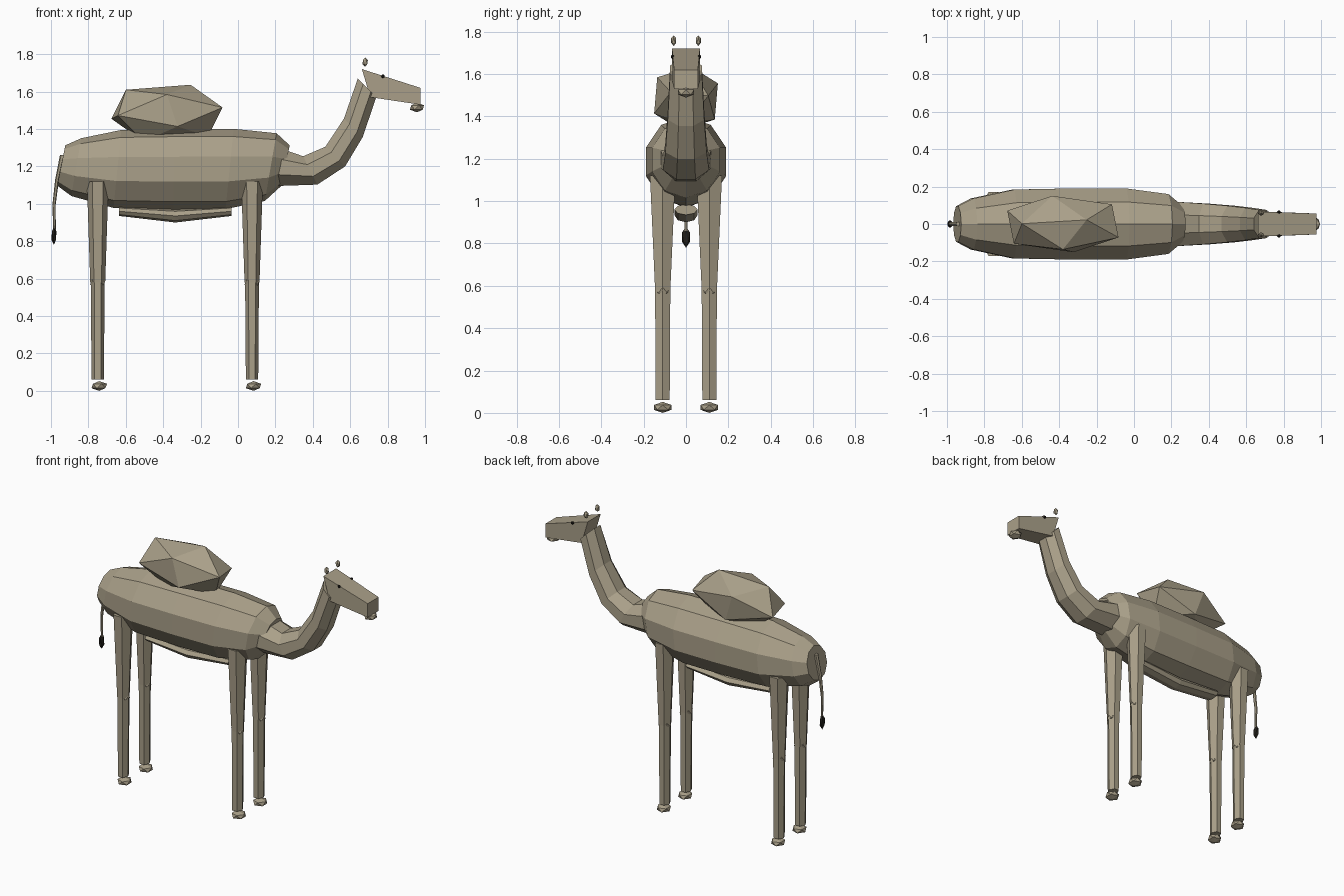
import bpy, bmesh, math
from mathutils import Vector, Matrix
from mathutils.geometry import interpolate_bezier

cube = bpy.data.objects.get("Cube")
if cube:
    bpy.data.objects.remove(cube, do_unlink=True)

ALONG = Vector((1, 0, 0))
SIDE = Vector((0, 1, 0))
UP = Vector((0, 0, 1))


def make_material(name, red, green, blue):
    material = bpy.data.materials.new(name)
    material.use_nodes = True
    color = (red, green, blue, 1)
    material.diffuse_color = color
    material.node_tree.nodes["Principled BSDF"].inputs["Base Color"].default_value = color
    return material


HIDE = make_material("sandy_hide", 0.4, 0.35, 0.25)
DARK = make_material("dark_hair", 0.015, 0.013, 0.01)


def finish(name, bm, material):
    bmesh.ops.recalc_face_normals(bm, faces=bm.faces)
    mesh = bpy.data.meshes.new(name)
    bm.to_mesh(mesh)
    bm.free()
    mesh.materials.append(material)
    part = bpy.data.objects.new(name, mesh)
    bpy.context.collection.objects.link(part)


def tube(name, rings, sides, phase=0):
    """Skin rings given as centre, up direction, half height and half width."""
    angles = [math.tau * (k + phase) / sides for k in range(sides)]
    tallest = max(math.cos(a) for a in angles)
    widest = max(math.sin(a) for a in angles)
    bm = bmesh.new()
    loops = []
    for centre, up, height, width in rings:
        loops.append([bm.verts.new(centre + up * (height * math.cos(a) / tallest)
                                   + SIDE * (width * math.sin(a) / widest))
                      for a in angles])
    for lower, upper in zip(loops, loops[1:]):
        for k in range(sides):
            bm.faces.new((lower[k - 1], lower[k], upper[k], upper[k - 1]))
    bm.faces.new(loops[0])
    bm.faces.new(loops[-1])
    finish(name, bm, HIDE)


def lump(name, centre, size, spin=0, tilt=0, material=HIDE):
    """Faceted ball, turned and then scaled."""
    bm = bmesh.new()
    bmesh.ops.create_icosphere(bm, subdivisions=1, radius=1)
    turn = (Matrix.Rotation(math.radians(tilt), 4, "X")
            @ Matrix.Rotation(math.radians(spin), 4, "Z"))
    bm.transform(Matrix.Translation(centre) @ Matrix.Diagonal((*size, 1)) @ turn)
    finish(name, bm, material)


# Barrel trunk: fuller at the chest, tapering sooner at the rump
rings = []
for step in range(-3, 4):
    u = math.sin(step * math.pi / 6)
    fullness = 1 - abs(u) ** (8 if u > 0 else 4) / 2
    centre = Vector((0.6 * u - 0.345, 0, 1.185 + 0.02 * u ** 4))
    lean = UP + ALONG * 0.2 * abs(u)
    rings.append((centre, lean, 0.215 * fullness, 0.19 * fullness))
tube("body", rings, 10)

# Underside keel
rings = []
for u in (-1, 0, 1):
    centre = Vector((0.3 * u - 0.335, 0, 0.935 + 0.025 * abs(u)))
    rings.append((centre, UP, 0.035 - 0.01 * abs(u), 0.055))
tube("belly", rings, 8)

# Faceted hump
lump("hump", (-0.38, 0, 1.485), (0.335, 0.17, 0.165), spin=65, tilt=53)

# Neck swept along a curve, its rings leaning back as it rises
path = interpolate_bezier(Vector((0.2, 0, 1.2)), Vector((0.49, 0, 1.1)),
                          Vector((0.6, 0, 1.3)), Vector((0.69, 0, 1.62)), 5)
rings = []
for step, centre in enumerate(path):
    t = step / 4
    lean = (UP - ALONG * min(1, 2 * t)).normalized()
    rings.append((centre, lean, 0.07 + 0.035 * (1 - t) ** 3, 0.12 - 0.045 * t))
tube("neck", rings, 8, phase=0.5)

# Wedge head and lower lip
tube("head", [(Vector((0.685, 0, 1.645)), UP - ALONG * 0.3, 0.075, 0.066),
              (Vector((0.975, 0, 1.575)), UP, 0.045, 0.056)], 4, phase=0.5)
lump("lower_lip", (0.957, 0, 1.515), (0.042, 0.045, 0.026))

# Tail and tuft
rings = []
for step in range(4):
    t = step / 3
    centre = Vector((-0.94 - 0.045 * math.sin(2 * t), 0, 1.26 - 0.4 * t))
    rings.append((centre, ALONG, 0.012 - 0.005 * t, 0.012 - 0.005 * t))
tube("tail", rings, 6)
lump("tail_tuft", (-0.984, 0, 0.83), (0.015, 0.022, 0.05), material=DARK)

# Ears, eyes and legs on both sides
for side, sign in (("left", 1), ("right", -1)):
    lump(side + "_ear", (0.68, sign * 0.058, 1.758), (0.016, 0.014, 0.025))
    lump(side + "_eye", (0.775, sign * 0.064, 1.682), (0.011, 0.009, 0.011), material=DARK)
    for end, x in (("front", 0.075), ("rear", -0.75)):
        name = end + "_" + side
        hip, knee, ankle = (Vector((x, sign * 0.11, z)) for z in (1.12, 0.58, 0.06))
        tube(name + "_upper_leg", [(hip, ALONG, 0.058, 0.06), (knee, ALONG, 0.04, 0.036)], 6)
        tube(name + "_lower_leg", [(knee, ALONG, 0.037, 0.036), (ankle, ALONG, 0.033, 0.033)], 6)
        lump(name + "_knee", knee, (0.045, 0.04, 0.03))
        lump(name + "_foot", (x + 0.008, sign * 0.11, 0.026), (0.046, 0.048, 0.026))
